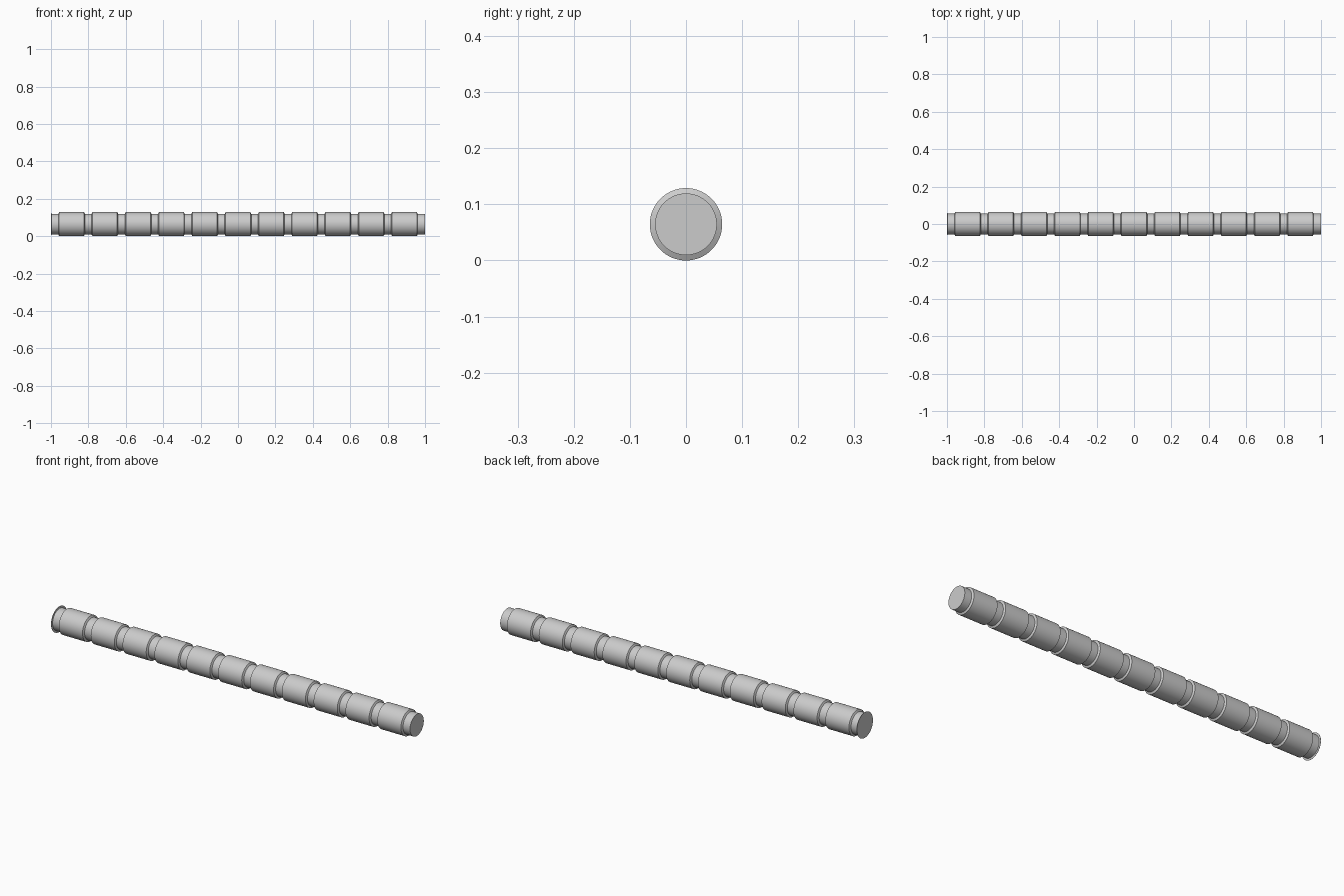
import bpy, bmesh, math

if "Cube" in bpy.data.objects:
    bpy.data.objects.remove(bpy.data.objects["Cube"])

SIDES = 64
R_OUT, R_IN = 0.0645, 0.055
PITCH, HALF, CHAMFER = 0.178, 0.071, 0.005

grey = bpy.data.materials.new("light_grey")
grey.diffuse_color = (0.6, 0.6, 0.6, 1)
grey.use_nodes = True
grey.node_tree.nodes["Principled BSDF"].inputs["Base Color"].default_value = grey.diffuse_color

# Lengthwise profile (x, radius): thin end disc, then eleven raised bands on a core
profile = [(-1, 0), (-1, R_OUT), (-0.999, R_OUT), (-0.998, R_IN)]
for i in range(-5, 6):
    c = i * PITCH
    profile += [(c - HALF, R_IN), (c - HALF + CHAMFER, R_OUT),
                (c + HALF - CHAMFER, R_OUT), (c + HALF, R_IN)]
profile += [(1, R_IN), (1, 0)]

# Revolve the profile around the x axis
bm = bmesh.new()
verts = [bm.verts.new((x, 0, r)) for x, r in profile]
edges = [bm.edges.new(pair) for pair in zip(verts, verts[1:])]
bmesh.ops.spin(bm, geom=verts + edges, cent=(0, 0, 0), axis=(1, 0, 0),
               angle=math.tau, steps=SIDES, use_merge=False)
bmesh.ops.remove_doubles(bm, verts=bm.verts, dist=1e-5)
bmesh.ops.recalc_face_normals(bm, faces=bm.faces)

mesh = bpy.data.meshes.new("banded_rod")
bm.to_mesh(mesh)
bm.free()
mesh.materials.append(grey)
rod = bpy.data.objects.new("banded_rod", mesh)
rod.location.z = R_OUT
bpy.context.collection.objects.link(rod)

# Smooth round the barrel, crisp at the band edges
bpy.context.view_layer.objects.active = rod
rod.select_set(True)
bpy.ops.object.shade_smooth_by_angle(angle=math.radians(30))
